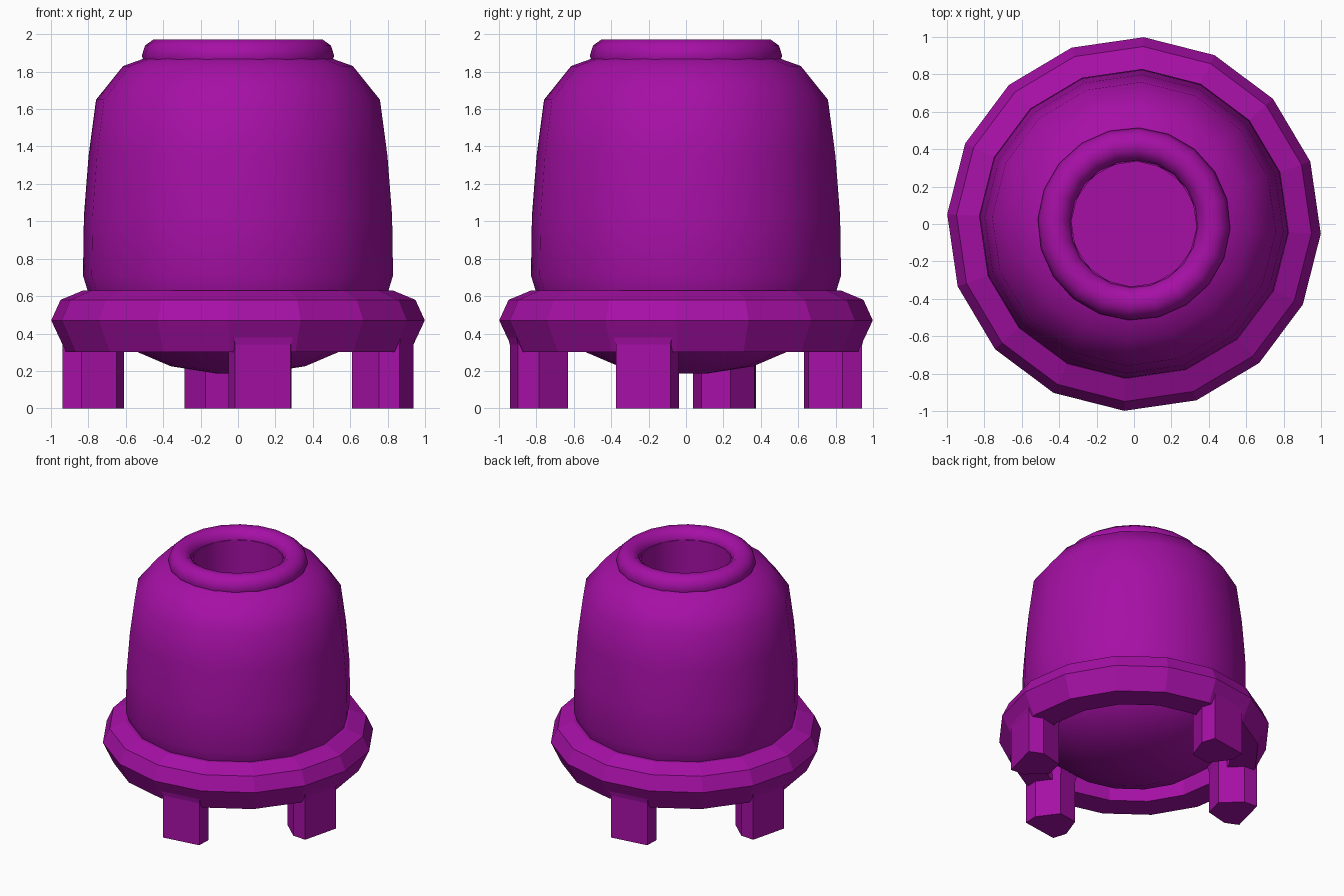
import bpy, bmesh, math
from math import sin, cos, pi, radians

if "Cube" in bpy.data.objects:
    bpy.data.objects.remove(bpy.data.objects["Cube"])

TURN = radians(-3)      # the whole model is turned slightly about z
SIDES = 16

mat = bpy.data.materials.new("purple")
mat.diffuse_color = (0.38, 0.005, 0.38, 1)
mat.use_nodes = True
mat.node_tree.nodes["Principled BSDF"].inputs["Base Color"].default_value = mat.diffuse_color


def finish(name, bm, smooth=None):
    bmesh.ops.remove_doubles(bm, verts=bm.verts, dist=1e-5)
    bmesh.ops.recalc_face_normals(bm, faces=bm.faces)
    mesh = bpy.data.meshes.new(name)
    bm.to_mesh(mesh)
    bm.free()
    mesh.materials.append(mat)
    ob = bpy.data.objects.new(name, mesh)
    bpy.context.collection.objects.link(ob)
    if smooth:
        bpy.ops.object.select_all(action='DESELECT')
        ob.select_set(True)
        bpy.context.view_layer.objects.active = ob
        bpy.ops.object.shade_smooth_by_angle(angle=radians(smooth))
    return ob


def loft(name, rings, smooth=None, closed=False):
    """Skin a stack of equal-length point loops; closed joins last to first."""
    bm = bmesh.new()
    loops = [[bm.verts.new(p) for p in ring] for ring in rings]
    n = len(loops[0])
    pairs = list(zip(loops, loops[1:]))
    if closed:
        pairs.append((loops[-1], loops[0]))
    for a, b in pairs:
        for i in range(n):
            j = (i + 1) % n
            bm.faces.new((a[i], a[j], b[j], b[i]))
    if not closed:
        bm.faces.new(loops[0])
        bm.faces.new(loops[-1])
    return finish(name, bm, smooth)


def circle(r, z, n=SIDES):
    return [(r * cos(TURN + 2 * pi * i / n), r * sin(TURN + 2 * pi * i / n), z)
            for i in range(n)]


# Bell-shaped body with rounded underside and a round well in the top
body = [(0.12, 0.187), (0.36, 0.225), (0.56, 0.31), (0.71, 0.43), (0.79, 0.58),
        (0.83, 0.71), (0.825, 1.03), (0.80, 1.35), (0.76, 1.65), (0.615, 1.83),
        (0.42, 1.90), (0.335, 1.90), (0.335, 1.0)]
loft("body", [circle(r, z) for r, z in body], smooth=50)

# Rounded lip around the opening
lip = [(0.425 + 0.09 * cos(2 * pi * k / 10), 1.885 + 0.092 * sin(2 * pi * k / 10))
       for k in range(10)]
loft("top_lip", [circle(r, z, 20) for r, z in lip], smooth=60, closed=True)

# Faceted base ring
base = [(0.72, 0.45), (0.72, 0.30), (0.92, 0.30), (1.0, 0.47),
        (0.95, 0.58), (0.83, 0.63), (0.76, 0.63)]
loft("base_ring", [circle(r, z) for r, z in base], closed=True)

# Four hexagonal legs, each under the middle of a ring facet
section = [(0.93, -0.15), (0.93, 0.15), (0.82, 0.17),
           (0.65, 0.08), (0.65, -0.08), (0.82, -0.17)]


def leg_loop(angle, z, grow):
    ca, sa = cos(angle), sin(angle)
    pts = []
    for r, t in section:
        r, t = 0.80 + (r - 0.80) * grow, t * grow
        pts.append((r * ca - t * sa, r * sa + t * ca, z))
    return pts


for name, step in (("right_leg", -0.5), ("front_leg", -3.5),
                   ("left_leg", 7.5), ("back_leg", 4.5)):
    a = TURN + step * 2 * pi / SIDES
    loft(name, [leg_loop(a, 0, 1), leg_loop(a, 0.34, 1), leg_loop(a, 0.40, 1.1)])
